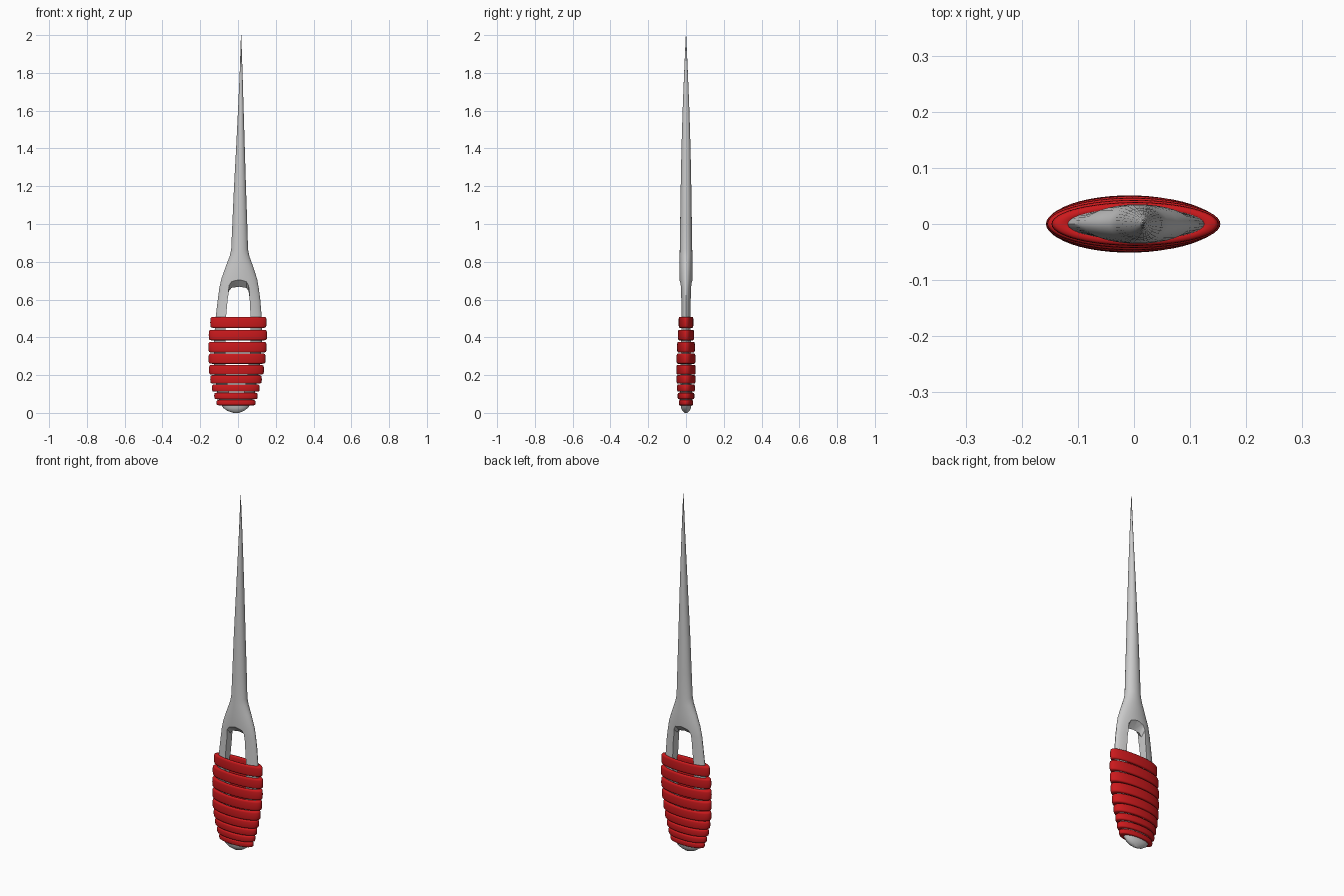
import bpy, bmesh, math

if "Cube" in bpy.data.objects:
    bpy.data.objects.remove(bpy.data.objects["Cube"])

def spow(v, e):
    return math.copysign(abs(v) ** e, v)

def make_object(name, loops, closed=False):
    # Skin a list of equal-length point loops into a mesh
    bm = bmesh.new()
    rows = [[bm.verts.new(p) for p in loop] for loop in loops]
    n = len(rows[0])
    for i in range(len(rows) if closed else len(rows) - 1):
        a, b = rows[i], rows[(i + 1) % len(rows)]
        for j in range(n):
            k = (j + 1) % n
            bm.faces.new((a[j], a[k], b[k], b[j]))
    if not closed:
        bm.faces.new(rows[0][::-1])
        bm.faces.new(rows[-1])
    bmesh.ops.recalc_face_normals(bm, faces=bm.faces)
    me = bpy.data.meshes.new(name)
    bm.to_mesh(me)
    bm.free()
    ob = bpy.data.objects.new(name, me)
    bpy.context.collection.objects.link(ob)
    return ob

def activate(ob):
    bpy.ops.object.select_all(action='DESELECT')
    ob.select_set(True)
    bpy.context.view_layer.objects.active = ob

def smooth(ob, deg):
    activate(ob)
    bpy.ops.object.shade_smooth_by_angle(angle=math.radians(deg))

# Needle body: z, left x, right x, half depth
sections = [
    (0.000, -0.025, 0.005, 0.006), (0.010, -0.055, 0.030, 0.018),
    (0.025, -0.077, 0.052, 0.026), (0.050, -0.094, 0.070, 0.030),
    (0.10, -0.110, 0.088, 0.033), (0.20, -0.124, 0.108, 0.034),
    (0.30, -0.128, 0.122, 0.032), (0.40, -0.126, 0.127, 0.030),
    (0.50, -0.119, 0.126, 0.028), (0.60, -0.107, 0.118, 0.029),
    (0.66, -0.099, 0.110, 0.031), (0.71, -0.088, 0.101, 0.035),
    (0.78, -0.063, 0.078, 0.035), (0.83, -0.044, 0.060, 0.034),
    (0.865, -0.036, 0.053, 0.033), (1.00, -0.030, 0.049, 0.031),
    (1.20, -0.021, 0.042, 0.028), (1.40, -0.010, 0.036, 0.024),
    (1.60, 0.000, 0.030, 0.018), (1.80, 0.009, 0.024, 0.010),
    (2.00, 0.0155, 0.0175, 0.001)]
N = 32
loops = []
for z, l, r, d in sections:
    loops.append([((l + r) / 2 + (r - l) / 2 * math.cos(t), d * math.sin(t), z)
                  for t in (2 * math.pi * j / N for j in range(N))])
needle = make_object("needle_body", loops)

# Eye of the needle: hole flared at the top of both faces
side = [(0.10, -0.045, 0.030), (0.20, -0.064, 0.050), (0.35, -0.068, 0.066),
        (0.50, -0.064, 0.067), (0.60, -0.055, 0.062)]
eye = []
for y, lift in ((-0.08, 0.085), (0.0, 0.0), (0.08, 0.085)):
    left = [(l, y, z) for z, l, r in side]
    right = [(r, y, z) for z, l, r in side]
    top = [(-0.048, y, 0.645 + lift), (-0.034, y, 0.662 + lift), (0.006, y, 0.668 + lift),
           (0.044, y, 0.662 + lift), (0.056, y, 0.645 + lift)]
    eye.append(left + top + right[::-1])
cutter = make_object("eye_cutter", eye)
cutter.hide_render = True
mod = needle.modifiers.new("eye", 'BOOLEAN')
mod.operation = 'DIFFERENCE'
mod.solver = 'EXACT'
mod.object = cutter
activate(needle)
bpy.ops.object.modifier_apply(modifier=mod.name)
bpy.data.objects.remove(cutter)
smooth(needle, 35)

# Thread bands: z low, z high, left x, right x, half depth
red = bpy.data.materials.new("red_thread")
red.diffuse_color = (0.6, 0.01, 0.012, 1)
red.use_nodes = True
red.node_tree.nodes["Principled BSDF"].inputs["Base Color"].default_value = red.diffuse_color
bands = [
    (0.040, 0.068, -0.114, 0.093, 0.038), (0.072, 0.107, -0.126, 0.104, 0.044),
    (0.112, 0.150, -0.138, 0.115, 0.047), (0.155, 0.200, -0.147, 0.126, 0.050),
    (0.203, 0.254, -0.154, 0.137, 0.051), (0.260, 0.314, -0.156, 0.146, 0.050),
    (0.320, 0.376, -0.157, 0.151, 0.047), (0.384, 0.440, -0.155, 0.154, 0.043),
    (0.450, 0.508, -0.147, 0.151, 0.039)]
for i, (z0, z1, l, r, d) in enumerate(bands):
    rings = []
    for j in range(48):
        t = 2 * math.pi * j / 48
        ring = []
        for k in range(16):
            a = 2 * math.pi * k / 16
            u = spow(math.cos(a), 0.5)
            z = (z0 + z1) / 2 + (z1 - z0) / 2 * spow(math.sin(a), 0.5)
            rx = (r - l) / 2 - 0.019 + 0.019 * u
            ry = d - 0.009 + 0.009 * u
            ring.append(((l + r) / 2 + rx * math.cos(t), ry * math.sin(t), z))
        rings.append(ring)
    band = make_object(f"thread_band_{i + 1}", rings, closed=True)
    band.data.materials.append(red)
    smooth(band, 60)
